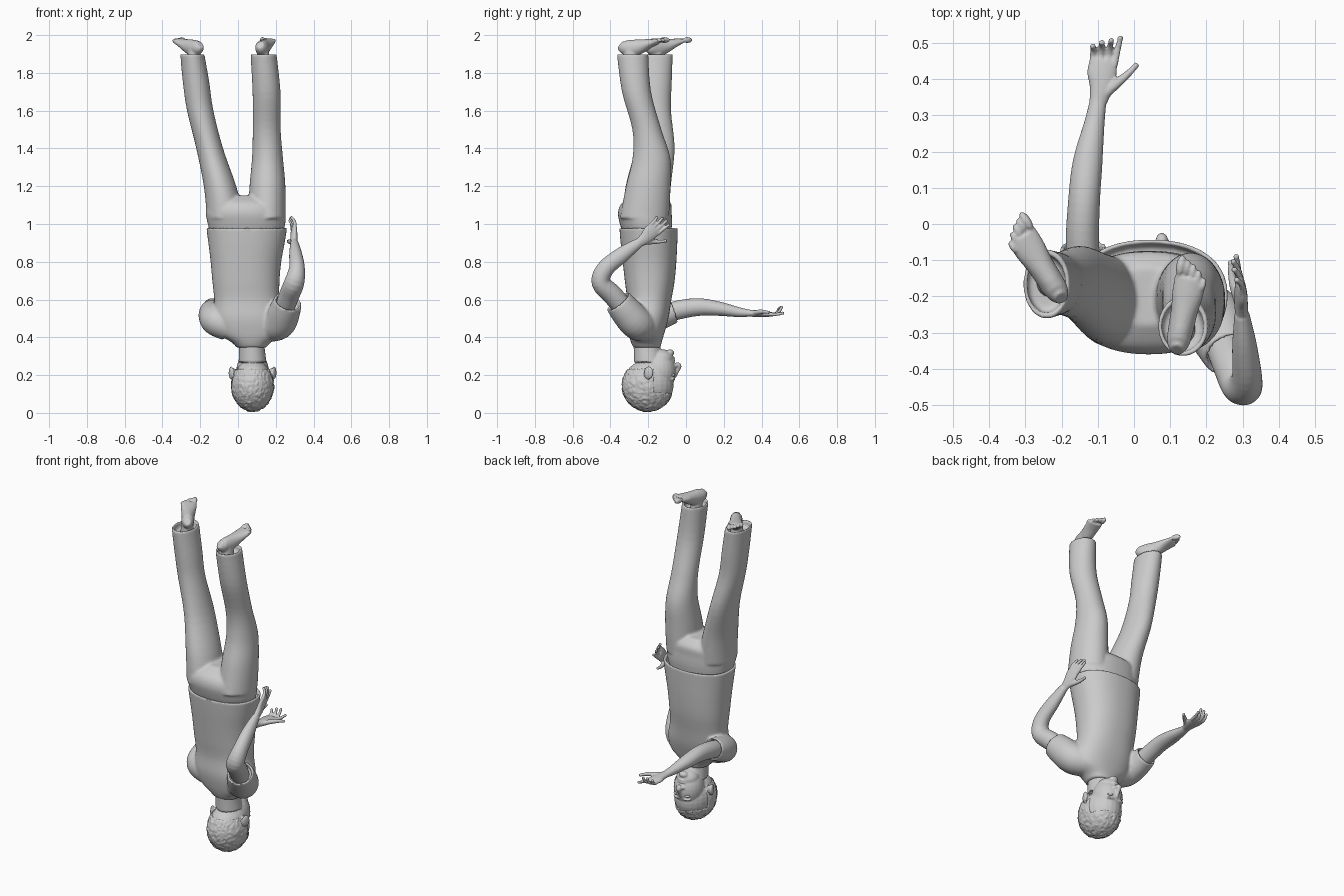
import bpy, bmesh, math
from mathutils import Vector, Matrix, noise

if "Cube" in bpy.data.objects:
    bpy.data.objects.remove(bpy.data.objects["Cube"])

X, Z = Vector((1, 0, 0)), Vector((0, 0, 1))


def smooth_path(pts, steps=5):
    """Catmull-Rom through tuples (x, y, z, ra, rb)."""
    out = []
    for i in range(len(pts) - 1):
        p = [Vector(pts[min(max(i + k, 0), len(pts) - 1)]) for k in (-1, 0, 1, 2)]
        for s in range(steps):
            t = s / steps
            out.append(p[1] + 0.5 * t * (p[2] - p[0] + t * (2 * p[0] - 5 * p[1] + 4 * p[2] - p[3]
                       + t * (3 * (p[1] - p[2]) + p[3] - p[0]))))
    return out + [Vector(pts[-1])]


def loft(bm, pts, ref=X, flat=False, dent=0, power=1.0, n=32):
    """Elliptical tube along a path, optionally with a hollowed far end."""
    pts = [p if len(p) == 5 else (*p, p[-1]) for p in pts]
    path = smooth_path(pts)
    rings = []

    def ring(c, s, u, ra, rb):
        vs = []
        for k in range(n):
            a = 2 * math.pi * k / n
            ca, sa = math.cos(a), math.sin(a)
            ca, sa = math.copysign(abs(ca) ** power, ca), math.copysign(abs(sa) ** power, sa)
            vs.append(bm.verts.new(c + s * ra * ca + u * rb * sa))
        rings.append(vs)

    for i, p in enumerate(path):
        a, b = path[max(i - 1, 0)], path[min(i + 1, len(path) - 1)]
        t = Z if flat else (Vector(b[:3]) - Vector(a[:3])).normalized()
        s = (ref - t * ref.dot(t)).normalized()
        ring(Vector(p[:3]), s, t.cross(s), p[3], p[4])
    if dent:
        c = Vector(p[:3])
        k = dent
        ring(c, s, t.cross(s), p[3] * k, p[4] * k)
        ring(c - t * 0.04, s, t.cross(s), p[3] * k * 0.96, p[4] * k * 0.96)
    for r, q in zip(rings, rings[1:]):
        for k in range(n):
            bm.faces.new((r[k], r[(k + 1) % n], q[(k + 1) % n], q[k]))
    bm.faces.new(rings[0])
    bm.faces.new(rings[-1])


def ball(bm, c, r, rot=0.0):
    m = Matrix.Translation(c) @ Matrix.Rotation(rot, 4, 'Z') @ Matrix.Diagonal((*r, 1))
    bmesh.ops.create_uvsphere(bm, u_segments=24, v_segments=16, radius=1, matrix=m)


def finish(bm, name, voxel=0, relax=3):
    bmesh.ops.recalc_face_normals(bm, faces=bm.faces[:])
    for f in bm.faces:
        f.smooth = True
    me = bpy.data.meshes.new(name)
    bm.to_mesh(me)
    bm.free()
    ob = bpy.data.objects.new(name, me)
    bpy.context.collection.objects.link(ob)
    if voxel:
        m = ob.modifiers.new("fuse", 'REMESH')
        m.mode, m.voxel_size, m.use_smooth_shade = 'VOXEL', voxel, True
        m = ob.modifiers.new("relax", 'SMOOTH')
        m.factor, m.iterations = 0.5, relax
    return ob


def hand(bm, wrist, f, s, n, curls):
    """Palm, four fingers and thumb; f = forward, s = thumb side, n = palm side."""
    w, f, s, n = (Vector(v) for v in (wrist, f, s, n))
    f.normalize(), s.normalize(), n.normalize()
    at = lambda a, b, c: w + f * a + s * b + n * c
    loft(bm, [(*at(a, b, 0), ra, rb) for a, b, ra, rb in
              ((-.02, 0, .023, .018), (.03, .004, .033, .018), (.07, 0, .041, .016), (.105, 0, .037, .012))], ref=s)
    for b, length, curl in zip((.030, .011, -.009, -.028), (.078, .085, .078, .06), curls):
        pts, a, c, ang = [], .092, 0, 0
        for k in range(4):
            r = .0105 - .001 * k
            pts.append((*at(a, b * (1 + .08 * k), c), r))
            a += math.cos(ang) * length / 3
            c += math.sin(ang) * length / 3
            ang += curl
        loft(bm, pts, ref=s, n=12)
        ball(bm, pts[-1][:3], (.0085,) * 3)
    thumb = [(*at(.015, .02, .003), .014), (*at(.05, .05, .01), .013), (*at(.075, .072, .012), .010), (*at(.1, .09, .01), .008)]
    loft(bm, thumb, ref=n, n=12)
    ball(bm, thumb[-1][:3], (.009,) * 3)


# shirt: torso with open hem, plus two short sleeves
bm = bmesh.new()
loft(bm, [(.072, -.205, .345, .078, .072), (.07, -.21, .37, .10, .08), (.068, -.21, .42, .165, .095),
          (.058, -.205, .50, .185, .112), (.047, -.195, .60, .173, .118), (.042, -.192, .70, .178, .132),
          (.042, -.193, .80, .187, .142), (.045, -.196, .90, .202, .15), (.046, -.198, .98, .214, .155)],
     flat=True, dent=.93, power=.88, n=48)
loft(bm, [(-.05, -.21, .455, .075), (-.115, -.20, .485, .078), (-.137, -.13, .515, .072), (-.14, -.06, .54, .062)], ref=Z, dent=.85)
loft(bm, [(.15, -.21, .455, .08), (.215, -.26, .475, .088), (.245, -.315, .535, .084), (.265, -.36, .59, .074)], dent=.85)
finish(bm, "shirt", .008)

# trousers: hips and two legs with hollow cuffs
bm = bmesh.new()
loft(bm, [(.045, -.205, .94, .19, .125), (.045, -.212, 1.0, .205, .138), (.04, -.218, 1.06, .21, .142),
          (.037, -.21, 1.11, .19, .13), (.037, -.20, 1.15, .10, .08)], flat=True, power=.9, n=48)
loft(bm, [(-.065, -.215, 1.03, .10, .125), (-.095, -.20, 1.2, .086, .12), (-.15, -.165, 1.4, .071, .105),
          (-.20, -.165, 1.6, .07, .086), (-.222, -.165, 1.75, .07, .09), (-.242, -.166, 1.9, .064, .096)], flat=True, dent=.84)
loft(bm, [(.152, -.22, 1.03, .10, .13), (.156, -.20, 1.2, .095, .118), (.156, -.183, 1.35, .082, .10),
          (.152, -.207, 1.5, .074, .077), (.151, -.262, 1.7, .074, .077), (.135, -.283, 1.9, .069, .083)], flat=True, dent=.84)
finish(bm, "trousers", .008, 4)

# feet, soles up: (ankle, heel, direction, big toe side)
for name, ankle, heel, d, big in (("right_foot", (-.235, -.16), (-.20, -.205), (-.54, .84), 1),
                                  ("left_foot", (.135, -.29), (.118, -.348), (.19, .98), -1)):
    bm = bmesh.new()
    h, d = Vector((*heel, 1.972)), Vector((*d, .055))
    side = d.cross(Z).normalized()
    c = h + d * .055
    loft(bm, [(*ankle, 1.84, .036, .042), (*(Vector(ankle) * .6 + c.xy * .4), 1.9, .033, .038), (c.x, c.y, 1.94, .034, .04)], flat=True)
    loft(bm, [(*(h + d * t - Z * rh), rw, rh) for t, rw, rh in
              ((0, .018, .022), (.02, .031, .036), (.06, .035, .045), (.11, .037, .038), (.16, .043, .025), (.205, .044, .015))], ref=side)
    for k in range(5):
        r = (.0155, .0115, .011, .0105, .010)[k]
        p = h + d * (.232 - .005 * k * k * .5) + side * big * (.033 - .0175 * k) - Z * .011
        ball(bm, p, (r * .85, r * 1.9, r), math.atan2(-d.x, d.y))
    finish(bm, name, .0045, 2)

# arm stretched forward, palm up
bm = bmesh.new()
loft(bm, [(-.13, -.18, .50, .045), (-.142, -.06, .54, .046, .05), (-.138, .06, .56, .044, .047),
          (-.128, .17, .552, .041, .038), (-.109, .28, .533, .028, .026), (-.099, .34, .528, .023, .018)])
hand(bm, (-.098, .35, .527), (.14, 1, -.05), (1, -.14, 0), (0, .05, 1), (.12, .55, .6, .6))
finish(bm, "forward_arm", .0045, 2)

# bent arm with hand on hip
bm = bmesh.new()
loft(bm, [(.235, -.30, .52, .05), (.27, -.385, .62, .054), (.298, -.45, .69, .053, .05), (.312, -.425, .765, .042, .046),
          (.305, -.335, .84, .034, .041), (.298, -.25, .90, .021, .026)])
hand(bm, (.297, -.24, .908), (-.02, .74, .67), (-.2, .66, -.74), (-1, -.1, .1), (.05, .2, .25, .3))
finish(bm, "bent_arm", .0045, 2)

# head: skull, face, jaw, nose, lips, brows, ears and neck
CX = .077
bm = bmesh.new()
ball(bm, (CX, -.2, .15), (.108, .135, .132))
ball(bm, (CX, -.142, .22), (.086, .09, .11))
ball(bm, (CX, -.13, .285), (.066, .065, .052))
ball(bm, (CX, -.085, .318), (.028, .022, .018))
loft(bm, [(.07, -.212, .42, .075), (.073, -.208, .36, .067, .07), (CX, -.195, .27, .074, .08)], flat=True)
loft(bm, [(CX, -.058, .195, .009), (CX, -.045, .225, .011), (CX, -.04, .248, .016), (CX, -.055, .258, .014)], n=16)
ball(bm, (CX, -.068, .278), (.026, .012, .006))
ball(bm, (CX, -.07, .29), (.022, .012, .007))
for s in (-1, 1):
    ball(bm, (CX + s * .017, -.056, .25), (.009, .012, .008))
    ball(bm, (CX + s * .036, -.068, .178), (.024, .012, .006), -s * .3)
    ball(bm, (CX + s * .113, -.198, .212), (.011, .026, .034), -s * .35)
    ball(bm, (CX + s * .102, -.19, .215), (.018, .014, .022))
finish(bm, "head", .005, 2)

# eyes
bm = bmesh.new()
for s in (-1, 1):
    ball(bm, (CX + s * .036, -.071, .2), (.018, .014, .009))
finish(bm, "eyes")

# short tufted hair
bm = bmesh.new()
c, r = Vector((CX, -.203, .146)), Vector((.113, .136, .138))
bmesh.ops.create_icosphere(bm, subdivisions=6, radius=1)
for v in bm.verts:
    d = v.co.normalized()
    k = 1 + .035 * noise.noise(d * 7) + .02 * noise.noise(d * 16)
    p = Vector((d.x * r.x, d.y * r.y, d.z * r.z))
    if p.y + c.y > -.17 and p.z + c.z > .105 or p.z + c.z > .235:
        k *= .88
    v.co = c + p * k
low = min(v.co.z for v in bm.verts)
bmesh.ops.translate(bm, verts=bm.verts[:], vec=(0, 0, .004 - low))
finish(bm, "hair")
